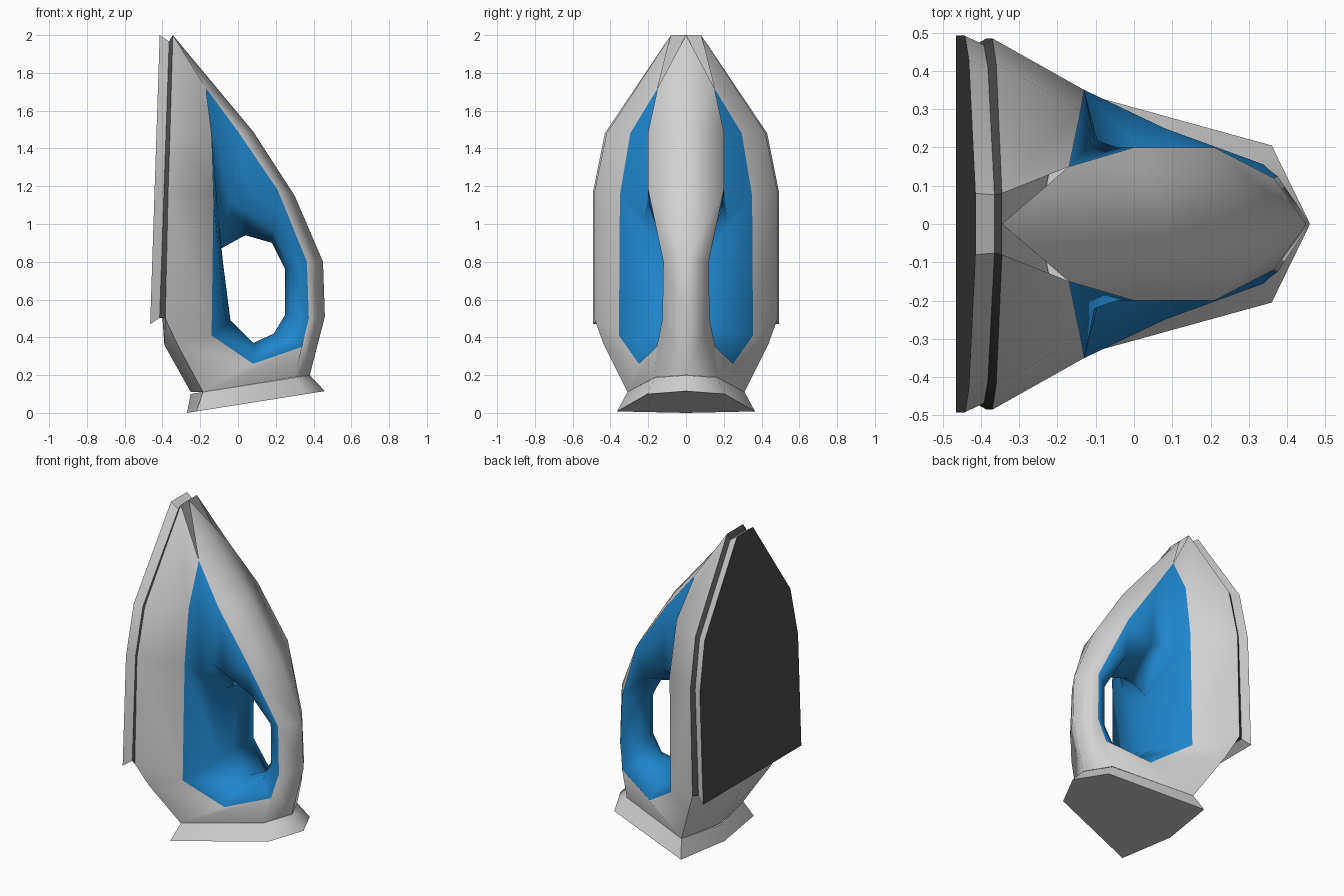
import bpy, bmesh
from mathutils import Vector
from math import radians

if "Cube" in bpy.data.objects:
    bpy.data.objects.remove(bpy.data.objects["Cube"])


def material(name, r, g, b):
    m = bpy.data.materials.new(name)
    m.diffuse_color = (r, g, b, 1)
    m.use_nodes = True
    m.node_tree.nodes["Principled BSDF"].inputs["Base Color"].default_value = m.diffuse_color
    return m


GREY = material("light grey", 0.64, 0.64, 0.64)
BLUE = material("blue", 0.014, 0.235, 0.60)
DARK = material("dark grey", 0.07, 0.07, 0.07)


def finish(name, bm, mats, angle):
    bmesh.ops.remove_doubles(bm, verts=bm.verts, dist=0.0005)
    bmesh.ops.recalc_face_normals(bm, faces=bm.faces)
    me = bpy.data.meshes.new(name)
    bm.to_mesh(me)
    bm.free()
    ob = bpy.data.objects.new(name, me)
    bpy.context.collection.objects.link(ob)
    for m in mats:
        me.materials.append(m)
    bpy.ops.object.select_all(action='DESELECT')
    ob.select_set(True)
    bpy.context.view_layer.objects.active = ob
    bpy.ops.object.shade_smooth_by_angle(angle=radians(angle))
    return ob


def face(bm, pts, mat=0):
    f = bm.faces.new([bm.verts.new(p) for p in pts])
    f.material_index = mat


def strip(bm, a, b, mat, closed):
    n = len(a)
    for i in range(n if closed else n - 1):
        j = (i + 1) % n
        face(bm, (a[i], a[j], b[j], b[i]), mat)


# Body half as rings: outer rim / ridge, edge of the grip recess, handle hole
outer = [(-.345, .08, 2), (-.36, .42, 1.48), (-.37, .485, 1.17), (-.385, .485, .5),
         (-.32, .435, .36), (-.185, .31, .11), (.30, .165, .188), (.38, 0, .2),
         (.46, 0, .51), (.45, 0, .8), (.30, 0, 1.15), (.08, 0, 1.49), (-.345, 0, 2)]
edge = [(-.17, .15, 1.72), (-.14, .295, 1.48), (-.13, .35, 1.15), (-.14, .355, .41),
        (-.14, .355, .41), (.08, .25, .26), (.34, .155, .35), (.355, .14, .42),
        (.375, .125, .5), (.365, .12, .8), (.21, .2, 1.18), (.0, .2, 1.49), (-.17, .15, 1.72)]
hole = [(0, 0, .92), (-.09, 0, .87), (-.08, 0, .8), (-.04, 0, .49), (-.04, 0, .49),
        (.08, 0, .37), (.19, 0, .42), (.22, 0, .47), (.25, 0, .52), (.25, 0, .76),
        (.18, 0, .9), (.04, 0, .94), (0, 0, .92)]
mid_y = [.2, .22, .14, .10, .10, .13, .08, .075, .07, .07, .15, .19, .2]
middle = []
for e, h, y in zip(edge, hole, mid_y):
    p = Vector(e).lerp(Vector(h), .75)
    middle.append((p.x, y, p.z))
front_x = [-.345, -.365, -.38, -.40, -.39, -.25]     # centre line of the front

bm = bmesh.new()
front = bmesh.new()
for s in (1, -1):
    o, e, m, h = [[(x, s * y, z) for x, y, z in ring] for ring in (outer, edge, middle, hole)]
    strip(bm, o, e, 0, False)
    strip(bm, e, m, 1, False)
    strip(bm, m, h, 1, False)
    strip(front, o[:6], [(x, 0, p[2]) for x, p in zip(front_x, o)], 0, False)
finish("iron_body", bm, [GREY, BLUE], 110)
finish("body_front", front, [GREY], 50)

# Heel stand: slanted six-sided foot
bottom = [(-.22, .365), (.36, .205), (.46, 0), (.36, -.205), (-.22, -.365), (-.27, 0)]
top = [(-.185, .31), (.30, .165), (.38, 0), (.30, -.165), (-.185, -.31), (-.25, 0)]
low = [(x, y, .158 * (x + .27)) for x, y in bottom]
high = [(x, y, .1 + .158 * (x + .25)) for x, y in top]
bm = bmesh.new()
strip(bm, low, high, 0, True)
face(bm, low)
face(bm, high)
finish("heel_stand", bm, [GREY], 45)

# Soleplate with a bevelled rim and a dark groove between it and the body
half = [(.08, 2.0), (.43, 1.48), (.492, 1.17), (.492, .47)]
outline = half + [(-y, z) for y, z in reversed(half)]


def plate_ring(offset, inset):
    k = 1 - inset / .49
    return [(-.465 + .033 * (z - .47) + offset, y * k, 1.23 + (z - 1.23) * (1 - inset / .55))
            for y, z in outline]


sole = plate_ring(0, 0)
groove = plate_ring(.05, .024)
rim = outer[:4]
rim = rim + [(x, -y, z) for x, y, z in reversed(rim)]
bm = bmesh.new()
strip(bm, sole, groove, 0, True)
face(bm, sole, 1)
face(bm, groove, 1)
finish("soleplate", bm, [GREY, DARK], 30)

bm = bmesh.new()
strip(bm, groove, rim, 0, True)
finish("groove_band", bm, [DARK], 30)
